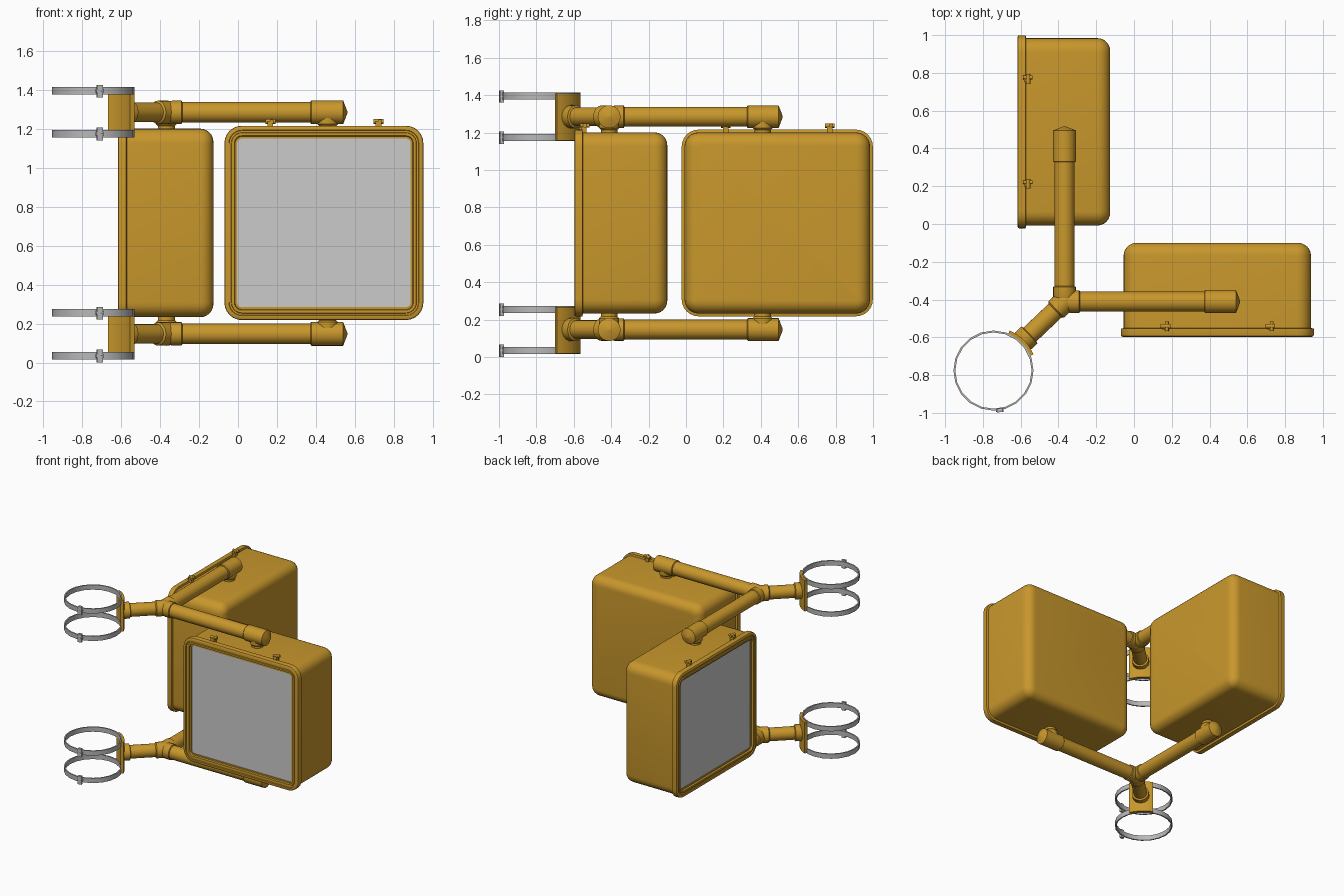
import bpy, bmesh, math
from mathutils import Vector, Matrix

if "Cube" in bpy.data.objects:
    bpy.data.objects.remove(bpy.data.objects["Cube"])


def material(name, rgb):
    m = bpy.data.materials.new(name)
    m.diffuse_color = (*rgb, 1)
    m.use_nodes = True
    m.node_tree.nodes["Principled BSDF"].inputs["Base Color"].default_value = m.diffuse_color
    return m


YELLOW = material("signal_yellow", (0.58, 0.31, 0.025))
LENS = material("lens_grey", (0.6, 0.6, 0.6))
STEEL = material("band_steel", (0.48, 0.48, 0.48))


def finish(bm, name, mat):
    bmesh.ops.recalc_face_normals(bm, faces=bm.faces)
    me = bpy.data.meshes.new(name)
    bm.to_mesh(me)
    bm.free()
    ob = bpy.data.objects.new(name, me)
    bpy.context.collection.objects.link(ob)
    me.materials.append(mat)
    bpy.ops.object.select_all(action='DESELECT')
    ob.select_set(True)
    bpy.context.view_layer.objects.active = ob
    bpy.ops.object.shade_smooth_by_angle(angle=math.radians(32))
    return ob


def loft(name, loops, mat, closed=False):
    """Skin a list of point loops; cap the ends, or join last to first."""
    bm = bmesh.new()
    rows = [[bm.verts.new(p) for p in loop] for loop in loops]
    pairs = list(zip(rows, rows[1:]))
    if closed:
        pairs.append((rows[-1], rows[0]))
    for a, b in pairs:
        for i in range(len(a)):
            j = (i + 1) % len(a)
            bm.faces.new((a[i], a[j], b[j], b[i]))
    if not closed:
        bm.faces.new(rows[0])
        bm.faces.new(rows[-1])
    return finish(bm, name, mat)


def lathe(name, start, direction, profile, mat=YELLOW, n=24):
    """Turned part: profile is (radius, distance along direction)."""
    d = Vector(direction).normalized()
    q = d.to_track_quat('Z', 'Y')
    loops = [[Vector(start) + q @ Vector((r * math.cos(2 * math.pi * i / n),
                                          r * math.sin(2 * math.pi * i / n), t))
              for i in range(n)] for r, t in profile]
    return loft(name, loops, mat)


def arc_band(name, c, r0, r1, z0, z1, a0, a1, n, mat):
    """Rectangular section swept round a vertical axis."""
    full = abs(a1 - a0) >= 360
    loops = []
    for i in range(n if full else n + 1):
        a = math.radians(a0 + (a1 - a0) * i / n)
        loops.append([(c[0] + r * math.cos(a), c[1] + r * math.sin(a), z)
                      for r, z in ((r0, z0), (r1, z0), (r1, z1), (r0, z1))])
    return loft(name, loops, mat, full)


def box(name, centre, size, mat, turn=0):
    bm = bmesh.new()
    m = (Matrix.Translation(centre) @ Matrix.Rotation(turn, 4, 'Z')
         @ Matrix.Diagonal((*size, 1)))
    bmesh.ops.create_cube(bm, size=1, matrix=m)
    return finish(bm, name, mat)


# signal heads: nested rounded rectangles from lens recess to rounded back
HALF_W, HALF_H, MID_Z = 0.496, 0.484, 0.717


def signal_head(tag, mid_u, front, depth, place):
    def rect(o, d):
        r = max(0.02, 0.075 + o)
        w, h = HALF_W + o - r, HALF_H + o - r
        pts = []
        for k, (su, sz) in enumerate(((1, 1), (-1, 1), (-1, -1), (1, -1))):
            for i in range(7):
                a = math.pi / 2 * (k + i / 6)
                pts.append(place(mid_u + su * w + r * math.cos(a), front + d,
                                 MID_Z + sz * h + r * math.sin(a)))
        return pts

    prof = [(-.051, .032), (-.051, .012), (-.04, .012), (-.036, 0), (-.022, 0),
            (-.02, .007), (-.01, .007), (-.008, 0), (.006, 0), (.013, .004),
            (.015, .011), (.015, .043), (0, .046)]
    f = 0.068
    for i in range(7):
        a = math.pi / 2 * i / 6
        prof.append((-f * (1 - math.cos(a)), depth - f + f * math.sin(a)))
    loft(tag + "_housing", [rect(o, d) for o, d in prof], YELLOW)
    loft(tag + "_lens", [rect(-.0505, .018), rect(-.0505, .025)], LENS)

    # door latches on top
    for k, u in enumerate((mid_u - 0.275, mid_u + 0.28)):
        axis = Vector(place(1, 0, 0))
        box(f"{tag}_latch_lug_{k}", place(u, front + .05, 1.215), (.03, .03, .05), YELLOW)
        lathe(f"{tag}_latch_pin_{k}", Vector(place(u, front + .056, 1.238)) - axis * .026,
              axis, [(.012, 0), (.012, .052)], n=12)
        lathe(f"{tag}_latch_screw_{k}", place(u + .008, front + .03, 1.238),
              place(0, 1, 0), [(.01, 0), (.01, .05)], n=12)


signal_head("front_signal", 0.441, -0.597, 0.497, lambda u, w, z: (u, w, z))
signal_head("side_signal", 0.488, -0.617, 0.491, lambda u, w, z: (w, u, z))

# upper and lower brackets
POLE = (-0.744, -0.776)
HUB = (-0.368, -0.411)
for tag, z, drop, sgn in (("upper", 1.285, 0, -1), ("lower", 0.147, 1.14, 1)):
    hub = Vector((*HUB, z))
    wall = Vector((POLE[0] + .212 * math.sqrt(.5), POLE[1] + .212 * math.sqrt(.5), z))

    # arms with sleeves and capped ends
    for side, d, tip, joint in (("front", (1, 0, 0), 0.93, (0.46, HUB[1], z)),
                                ("side", (0, 1, 0), 0.928, (HUB[0], 0.41, z))):
        lathe(f"{tag}_{side}_arm", hub, d, [(.053, 0), (.053, tip - .05)])
        lathe(f"{tag}_{side}_arm_sleeve", hub, d, [(.05, 0), (.06, .03), (.06, .078), (.053, .082)])
        lathe(f"{tag}_{side}_arm_cap", hub, d,
              [(.056, tip - .19), (.061, tip - .185), (.061, tip - .022), (.004, tip)])
        lathe(f"{tag}_{side}_hanger", joint, (0, 0, sgn),
              [(.054, 0), (.054, .06), (.044, .07), (.044, .1)])

    # hub ball and diagonal stub to the pole
    bm = bmesh.new()
    bmesh.ops.create_uvsphere(bm, u_segments=24, v_segments=12, radius=.06,
                              matrix=Matrix.Translation(hub))
    finish(bm, f"{tag}_hub", YELLOW)
    back = wall - hub
    length = back.length
    lathe(f"{tag}_pole_stub", hub, back,
          [(.06, 0), (.06, .06), (.05, .068), (.05, length - .06), (.062, length - .055),
           (.062, length - .012), (.055, length)])

    # curved saddle and the two steel bands
    arc_band(f"{tag}_saddle", POLE, .204, .228, 1.158 - drop, 1.408 - drop, 22, 68, 8, YELLOW)
    for k, bz in enumerate((1.395 - drop, 1.175 - drop)):
        arc_band(f"{tag}_band_{k}", POLE, .202, .212, bz - .019, bz + .019, 0, 360, 20, STEEL)
        a = math.radians(-81)
        box(f"{tag}_band_buckle_{k}",
            (POLE[0] + .213 * math.cos(a), POLE[1] + .213 * math.sin(a), bz - .002),
            (.02, .03, .066), STEEL, a)
        lathe(f"{tag}_band_screw_{k}",
              (POLE[0] + .212 * math.cos(a) - .02, POLE[1] + .214 * math.sin(a), bz),
              (1, 0, 0), [(.009, 0), (.009, .04)], STEEL, 10)
